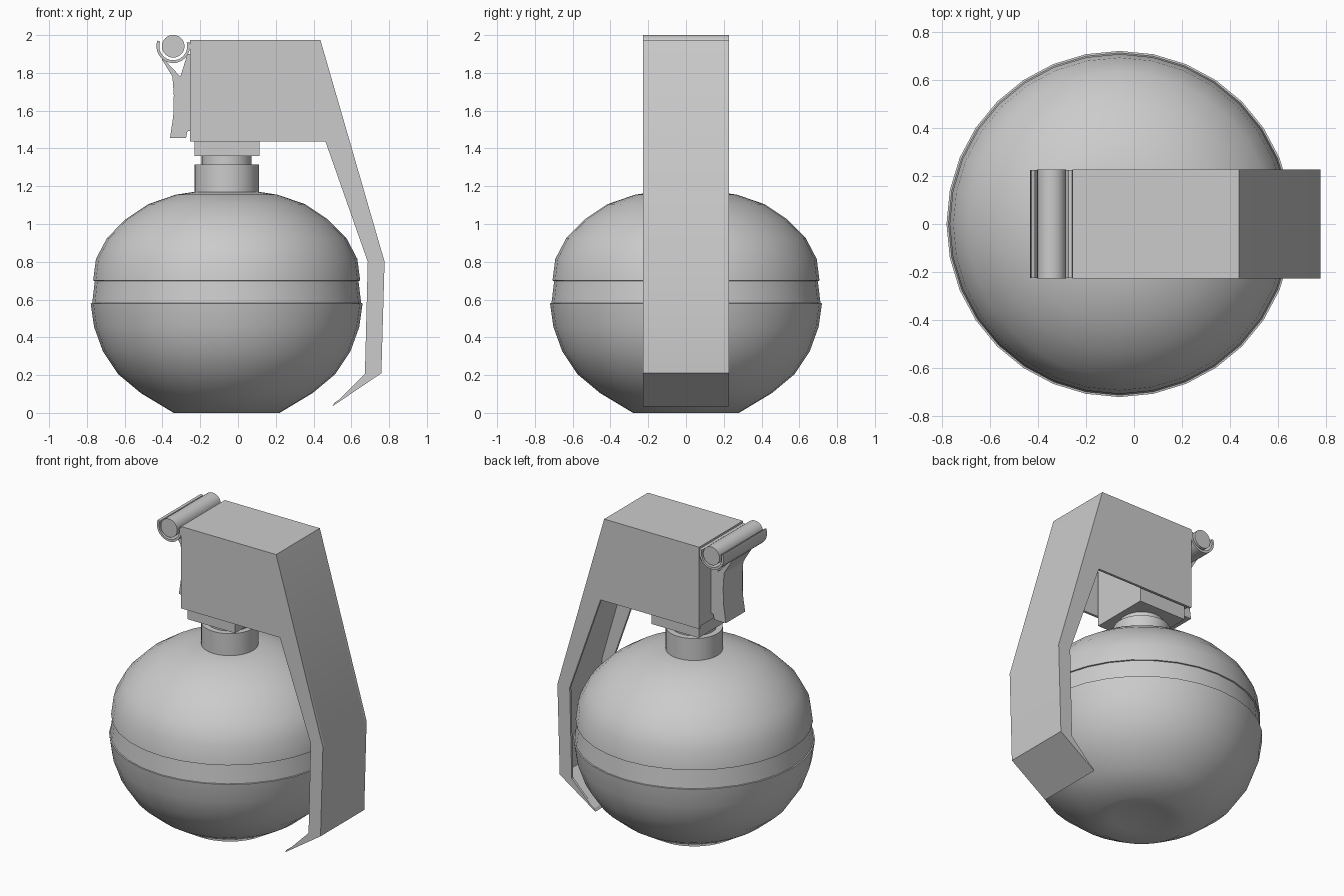
import bpy, bmesh, math

if "Cube" in bpy.data.objects:
    bpy.data.objects.remove(bpy.data.objects["Cube"])

CX = -0.06  # axis of the round body


def finish(name, bm, smooth=None):
    bmesh.ops.recalc_face_normals(bm, faces=bm.faces)
    me = bpy.data.meshes.new(name)
    bm.to_mesh(me)
    bm.free()
    ob = bpy.data.objects.new(name, me)
    bpy.context.collection.objects.link(ob)
    if smooth:
        bpy.ops.object.select_all(action='DESELECT')
        ob.select_set(True)
        bpy.context.view_layer.objects.active = ob
        bpy.ops.object.shade_smooth_by_angle(angle=math.radians(smooth))
    return ob


def prism(name, pts, y0, y1, smooth=None):
    """Extrude an x-z outline from y0 to y1."""
    bm = bmesh.new()
    a = [bm.verts.new((x, y0, z)) for x, z in pts]
    b = [bm.verts.new((x, y1, z)) for x, z in pts]
    bm.faces.new(a)
    bm.faces.new(b[::-1])
    n = len(pts)
    for i in range(n):
        j = (i + 1) % n
        bm.faces.new((a[i], b[i], b[j], a[j]))
    return finish(name, bm, smooth)


def lathe(name, profile, n=32, smooth=35):
    """Spin an (r, z) profile about the body axis and cap its ends."""
    bm = bmesh.new()
    rings = []
    for r, z in profile:
        rings.append([bm.verts.new((CX + r * math.cos(2 * math.pi * i / n),
                                    r * math.sin(2 * math.pi * i / n), z))
                      for i in range(n)])
    for lo, hi in zip(rings, rings[1:]):
        for i in range(n):
            j = (i + 1) % n
            bm.faces.new((lo[i], lo[j], hi[j], hi[i]))
    bm.faces.new(rings[0][::-1])
    bm.faces.new(rings[-1])
    return finish(name, bm, smooth)


def arc(cx, cz, r, a0, a1, n):
    return [(cx + r * math.cos(math.radians(a0 + (a1 - a0) * i / n)),
             cz + r * math.sin(math.radians(a0 + (a1 - a0) * i / n)))
            for i in range(n + 1)]


# Round body: dimpled lower bowl, inset seam band, upper dome
lathe("body_shell", [(.06, .028), (.17, .018), (.28, 0), (.455, .105), (.575, .205),
                     (.655, .325), (.702, .455), (.72, .58), (.712, .581),
                     (.698, .699), (.707, .70), (.692, .815), (.634, .925),
                     (.535, 1.025), (.415, 1.105), (.27, 1.155), (.16, 1.172)],
      smooth=55)

# Neck collar and throat
lathe("neck", [(.17, 1.14), (.17, 1.315), (.132, 1.315), (.132, 1.38)])

# Fuse block inside the lever housing, with the plate closing the housing end
W, T = .227, .016
prism("fuse_block", [(-.23, 1.36), (.115, 1.36), (.115, 1.9), (-.23, 1.9)], -.195, .195)
prism("housing_end_plate", [(-.252, 1.45), (-.22, 1.45), (-.22, 1.96), (-.252, 1.96)],
      -W + T, W - T)

# Lever: outer sheet following the bend, open on the inside
outer = [(-.255, 1.975), (.436, 1.975), (.776, .8), (.759, .21), (.5, .035)]
under = [(.51, .053), (.743, .218), (.76, .802), (.424, 1.959), (-.255, 1.959)]
prism("lever_sheet", outer + under, -W, W, 25)

# Lever: side flanges
inner = [(.672, .208), (.687, .8), (.463, 1.437), (-.255, 1.437)]
for side, s in (("front", -1), ("back", 1)):
    prism("lever_flange_" + side, outer + inner, s * (W - T), s * W)

# Hinge pin and the curled clip around it
prism("hinge_pin", arc(-.343, 1.941, .06, 0, 345, 23), -W, W, 35)
clip = arc(-.343, 1.941, .089, 160, 375, 18) + arc(-.343, 1.941, .074, 375, 160, 18)
prism("hinge_clip", clip, -W + .002, W - .002, 35)

# Hinge bracket with curved outer face
prism("hinge_bracket", [(-.405, 1.875), (-.347, 1.78), (-.34, 1.68), (-.343, 1.57),
                        (-.36, 1.455), (-.275, 1.455), (-.268, 1.49), (-.228, 1.5),
                        (-.228, 1.9), (-.268, 1.9), (-.305, 1.78), (-.38, 1.86)],
      -.1, .1, 25)
